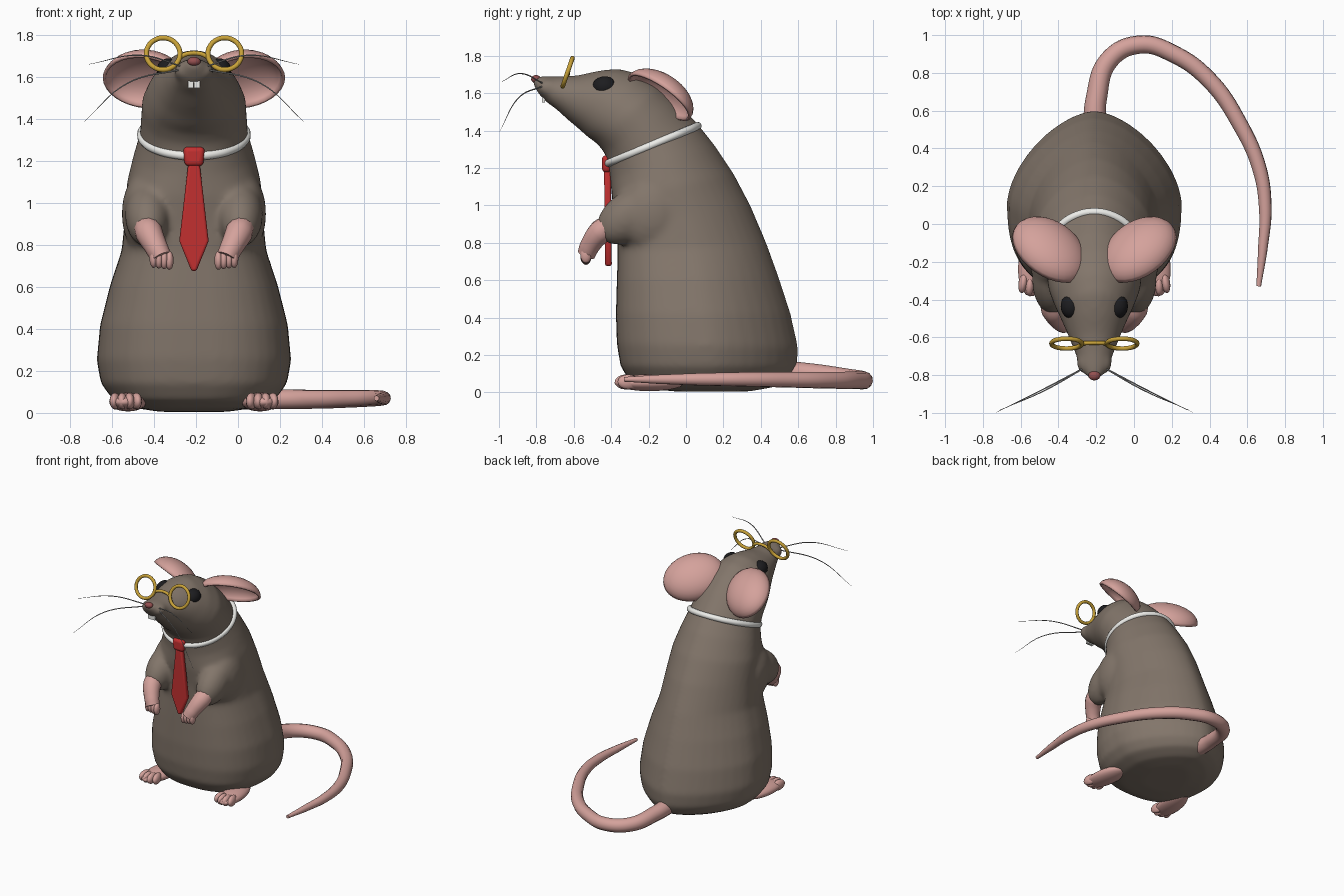
import bpy, bmesh, math
from mathutils import Matrix, Vector

if "Cube" in bpy.data.objects:
    bpy.data.objects.remove(bpy.data.objects["Cube"])

X0 = -0.21  # centre line of the animal


def material(name, r, g, b):
    m = bpy.data.materials.new(name)
    m.diffuse_color = (r, g, b, 1)
    m.use_nodes = True
    m.node_tree.nodes["Principled BSDF"].inputs["Base Color"].default_value = m.diffuse_color
    return m


FUR = material("fur", 0.225, 0.18, 0.145)
PINK = material("pink_skin", 0.66, 0.36, 0.33)
GOLD = material("gold", 0.58, 0.36, 0.04)
RED = material("red_cloth", 0.55, 0.03, 0.03)
WHITE = material("white", 0.85, 0.85, 0.82)
BLACK = material("black", 0.012, 0.012, 0.014)
NOSE = material("nose", 0.3, 0.08, 0.08)
GREY = material("whisker_grey", 0.4, 0.4, 0.4)


def add_mesh(name, bm, mat, smooth=True):
    bmesh.ops.recalc_face_normals(bm, faces=bm.faces)
    me = bpy.data.meshes.new(name)
    for f in bm.faces:
        f.smooth = smooth
    bm.to_mesh(me)
    bm.free()
    me.materials.append(mat)
    ob = bpy.data.objects.new(name, me)
    bpy.context.collection.objects.link(ob)
    return ob


def add_ball(bm, c, r, rot=None, seg=24):
    """Centre c is measured from the centre line."""
    m = Matrix.Translation((X0 + c[0], c[1], c[2])) @ (rot or Matrix()) @ Matrix.Diagonal((*r, 1))
    bmesh.ops.create_uvsphere(bm, u_segments=seg, v_segments=seg // 2, radius=1, matrix=m)


def ellipsoid(name, c, r, mat, rot=None, seg=24):
    bm = bmesh.new()
    add_ball(bm, c, r, rot, seg)
    return add_mesh(name, bm, mat)


def tube(name, pts, radius, mat, cyclic=False, res=8):
    """Points are (x, y, z[, radius factor]), x from the centre line."""
    cu = bpy.data.curves.new(name, 'CURVE')
    cu.dimensions = '3D'
    cu.bevel_depth = radius
    cu.bevel_resolution = 4
    cu.resolution_u = res
    cu.use_fill_caps = not cyclic
    sp = cu.splines.new('BEZIER')
    sp.bezier_points.add(len(pts) - 1)
    for bp, p in zip(sp.bezier_points, pts):
        bp.co = (X0 + p[0], p[1], p[2])
        bp.handle_left_type = bp.handle_right_type = 'AUTO'
        bp.radius = p[3] if len(p) > 3 else 1
    sp.use_cyclic_u = cyclic
    cu.materials.append(mat)
    ob = bpy.data.objects.new(name, cu)
    bpy.context.collection.objects.link(ob)
    return ob


def signed_pow(v, e):
    return math.copysign(abs(v) ** e, v)


# body and head: rings from belly point (y, z) to back point (y, z), half width
RINGS = [
    (-.06, .005, .34, .005, .16), (-.21, .022, .48, .03, .30), (-.30, .06, .56, .075, .39),
    (-.35, .14, .595, .14, .444), (-.37, .26, .60, .24, .464), (-.375, .42, .56, .42, .448),
    (-.37, .6, .495, .62, .40), (-.365, .75, .43, .8, .345), (-.375, .9, .345, 1.0, .328),
    (-.395, 1.03, .255, 1.17, .32), (-.405, 1.14, .155, 1.32, .288), (-.415, 1.22, .06, 1.44, .258),
    (-.435, 1.28, -.045, 1.55, .252), (-.475, 1.33, -.145, 1.64, .248), (-.525, 1.365, -.255, 1.705, .22),
    (-.575, 1.41, -.365, 1.732, .185), (-.635, 1.46, -.47, 1.72, .15), (-.695, 1.515, -.58, 1.695, .118),
    (-.745, 1.55, -.68, 1.69, .09), (-.785, 1.59, -.765, 1.693, .066), (-.815, 1.64, -.82, 1.688, .035)]
bm = bmesh.new()
N = 40
loops = []
for k, (yf, zf, yb, zb, w) in enumerate(RINGS):
    f, b = Vector((0, yf, zf)), Vector((0, yb, zb))
    mid, half = (f + b) / 2 + Vector((X0, 0, 0)), (b - f) / 2
    loop = []
    for i in range(N):
        a = 2 * math.pi * i / N
        # squarer belly, more pointed back
        e = 2 / ((2.6 if k < 10 else 2.1) if math.sin(a) < 0 else min(1.85, 1.52 + .025 * k))
        loop.append(bm.verts.new(mid + half * signed_pow(math.sin(a), e)
                                 + Vector((w * signed_pow(math.cos(a), e), 0, 0))))
    loops.append(loop)
for lo, hi in zip(loops, loops[1:]):
    for i in range(N):
        bm.faces.new((lo[i], lo[(i + 1) % N], hi[(i + 1) % N], hi[i]))
bm.faces.new(loops[0])
bm.faces.new(loops[-1])
bmesh.ops.recalc_face_normals(bm, faces=bm.faces)
for s in (-1, 1):
    # furry upper arms and whisker pads, melted into the body
    add_ball(bm, (s * .22, -.30, .945), (.11, .20, .13), Matrix.Rotation(math.radians(35), 4, 'X'))
    add_ball(bm, (s * .235, -.18, .95), (.11, .18, .20))
    add_ball(bm, (s * .045, -.735, 1.628), (.052, .06, .048))
body = add_mesh("body", bm, FUR)
mod = body.modifiers.new("melt", 'REMESH')
mod.mode, mod.voxel_size, mod.use_smooth_shade = 'VOXEL', .014, True
mod = body.modifiers.new("relax", 'SMOOTH')
mod.factor, mod.iterations = .5, 16

# nose
ellipsoid("nose", (0, -.802, 1.675), (.032, .026, .022), NOSE)

for s, side in ((-1, "left"), (1, "right")):
    # eyes and teeth
    ellipsoid(f"eye_{side}", (s * .122, -.435, 1.634), (.056, .066, .056), BLACK)
    bm = bmesh.new()
    bmesh.ops.create_cube(bm, size=1)
    bm.transform(Matrix.Translation((X0 + s * .015, -.762, 1.59)) @ Matrix.Diagonal((.028, .018, .08, 1)))
    add_mesh(f"tooth_{side}", bm, WHITE, False)

    # ears: open bowls, convex side up and back
    long_axis = Vector((s * .71, .65, -.25)).normalized()
    up = Vector((s * -.18, .70, .68))
    up = (up - up.dot(long_axis) * long_axis).normalized()
    wide = up.cross(long_axis)
    bm = bmesh.new()
    bmesh.ops.create_uvsphere(bm, u_segments=32, v_segments=16, radius=1)
    bmesh.ops.delete(bm, geom=[v for v in bm.verts if v.co.z < -.01], context='VERTS')
    axes = Matrix((long_axis * .225, wide * .18, up * .12)).transposed().to_4x4()
    bm.transform(Matrix.Translation((X0 + s * .238, -.143, 1.578)) @ axes)
    ear = add_mesh(f"ear_{side}", bm, PINK)
    mod = ear.modifiers.new("thickness", 'SOLIDIFY')
    mod.thickness = .016

    # whiskers
    tube(f"upper_whisker_{side}", [(s * .05, -.76, 1.65, 1), (s * .26, -.88, 1.705, .8),
                                   (s * .50, -.985, 1.662, .2)], .004, GREY)
    tube(f"lower_whisker_{side}", [(s * .05, -.76, 1.64, 1), (s * .32, -.90, 1.57, .8),
                                   (s * .522, -.998, 1.39, .2)], .004, GREY)

    # bare forearms and fingers
    tube(f"forearm_{side}", [(s * .235, -.37, .91, 1), (s * .215, -.455, .86, 1.2),
                             (s * .18, -.51, .79, 1), (s * .155, -.532, .74, .9)], .055, PINK)
    for i in range(4):
        ellipsoid(f"finger_{side}_{i}", (s * (.117 + .025 * i), -.535, .727 + .003 * i),
                  (.02, .03, .045), PINK, seg=16)

    # feet and toes
    splay = Matrix.Rotation(s * math.radians(8), 4, 'Z')
    ellipsoid(f"foot_{side}", (s * .315, -.195, .052), (.086, .19, .045), PINK, splay)
    for i in range(4):
        d = i - 1.5
        ellipsoid(f"toe_{side}_{i}", (s * .325 + d * .034, -.33 + abs(d) * .014, .056),
                  (.025, .058, .04), PINK, Matrix.Rotation(d * .12, 4, 'Z'), seg=16)

    # spectacle rims, leaning back at the top
    lean = math.radians(-19)
    rim = []
    for i in range(12):
        a = 2 * math.pi * i / 12
        v = Matrix.Rotation(lean, 3, 'X') @ Vector((.08 * math.cos(a), 0, .08 * math.sin(a)))
        rim.append((s * .147 + v.x, -.633 + v.y, 1.712 + v.z))
    tube(f"spectacle_rim_{side}", rim, .012, GOLD, True, 6)

# spectacle bridge
tube("spectacle_bridge", [(-.068, -.633, 1.695), (-.035, -.63, 1.711), (.035, -.63, 1.711),
                          (.068, -.633, 1.695)], .011, GOLD)

# collar: slanted ring round the neck
ring = []
for i in range(16):
    a = 2 * math.pi * i / 16
    ring.append((.25 * math.cos(a), -.177 + .24 * math.sin(a), 1.325 + .1 * math.sin(a)))
tube("collar", ring, .021, WHITE, True)

# tie: blade outline extruded and bevelled, with a knot
bm = bmesh.new()
outline = [(-.026, 1.20), (.026, 1.20), (.07, .82), (.012, .676), (-.012, .676), (-.07, .82)]
face = bm.faces.new([bm.verts.new((X0 + x, -.438 + (1.2 - z) * .01, z)) for x, z in outline])
ext = bmesh.ops.extrude_face_region(bm, geom=[face])
bmesh.ops.translate(bm, vec=(0, .036, 0), verts=[v for v in ext['geom'] if isinstance(v, bmesh.types.BMVert)])
tie = add_mesh("tie_blade", bm, RED, False)

bm = bmesh.new()
bmesh.ops.create_cube(bm, size=1)
for v in bm.verts:
    v.co.x *= 1.0 if v.co.z > 0 else .85
bm.transform(Matrix.Translation((X0, -.424, 1.222)) @ Matrix.Diagonal((.104, .05, .092, 1)))
knot = add_mesh("tie_knot", bm, RED, False)
for ob, width in ((tie, .014), (knot, .022)):
    mod = ob.modifiers.new("bevel", 'BEVEL')
    mod.width, mod.segments = width, 4
    ob.select_set(True)
    bpy.context.view_layer.objects.active = ob
    bpy.ops.object.shade_smooth_by_angle()
    ob.select_set(False)

# tail: tapered sweep lying on the ground
tail = [(-.21, .50, .11, 1.2), (-.20, .66, .10, 1.1), (-.13, .87, .075, 1), (.03, .95, .065, .95),
        (.21, .90, .065, .92), (.40, .76, .065, .88), (.56, .53, .068, .82), (.665, .29, .07, .75),
        (.695, .08, .07, .66), (.682, -.13, .07, .5), (.66, -.33, .07, .25)]
tube("tail", [(x - X0, y, z, r) for x, y, z, r in tail], .051, PINK, res=10)
